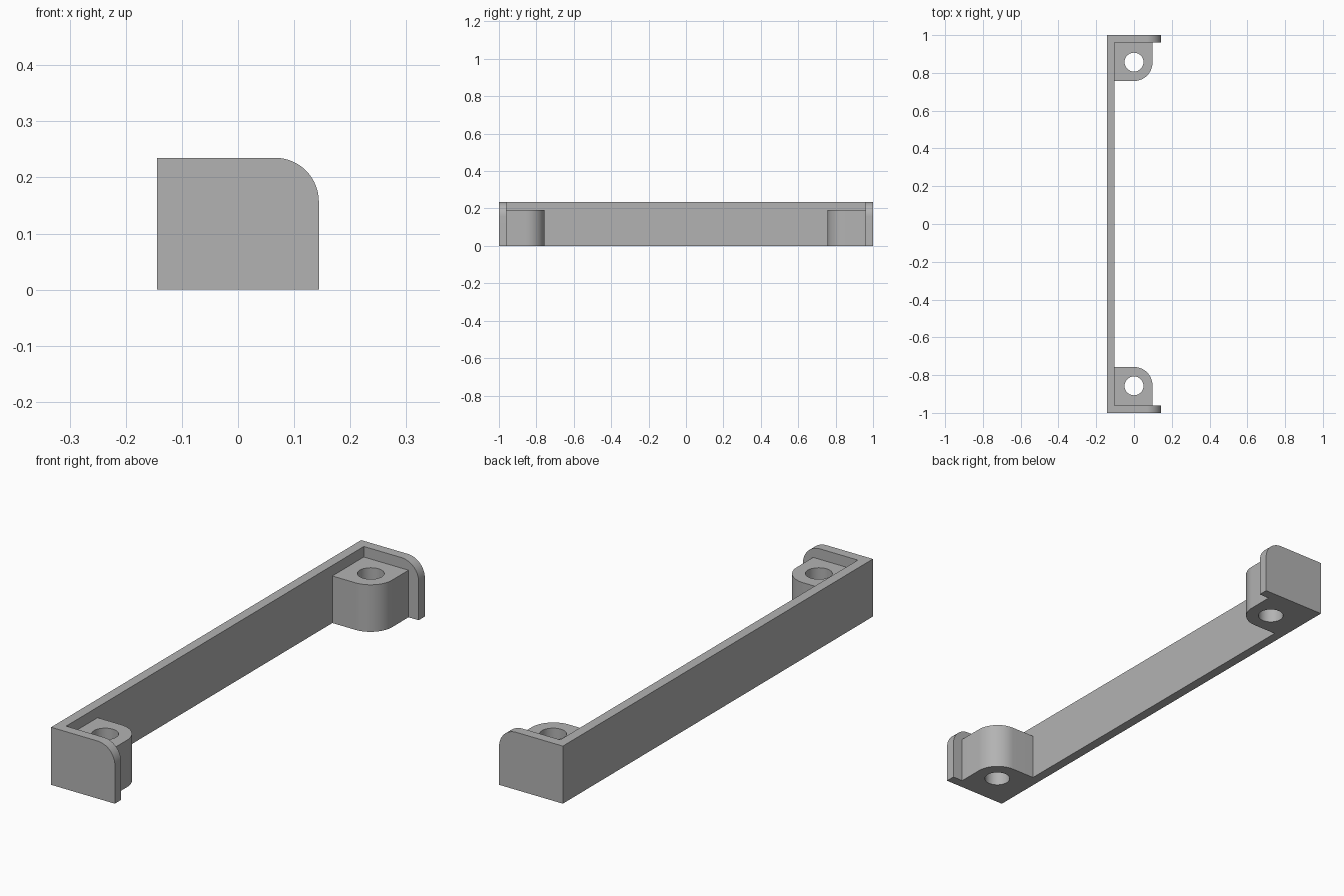
import bpy
import bmesh
from math import sin, cos, pi
from mathutils import Vector

cube = bpy.data.objects.get("Cube")
if cube:
    bpy.data.objects.remove(cube)

HALF_W, HALF_L, HEIGHT, WALL = 0.144, 1.0, 0.235, 0.04
INNER_X = -HALF_W + WALL
INNER_Y = HALF_L - WALL

grey = bpy.data.materials.new("plain grey")
grey.use_nodes = True
grey.diffuse_color = (0.45, 0.45, 0.45, 1)
grey.node_tree.nodes["Principled BSDF"].inputs["Base Color"].default_value = (0.45, 0.45, 0.45, 1)


def arc(cx, cy, r, start, end, steps):
    """Points along a circular arc."""
    angles = [start + (end - start) * i / steps for i in range(steps + 1)]
    return [(cx + r * cos(a), cy + r * sin(a)) for a in angles]


def prism(name, loops, place, low, high):
    """Solid between two levels from an outline and optional hole loops."""
    bm = bmesh.new()
    caps = ([], [])
    for loop in loops:
        rings = [[bm.verts.new(place(u, v, w)) for u, v in loop] for w in (low, high)]
        n = len(loop)
        for i in range(n):
            j = (i + 1) % n
            bm.faces.new((rings[0][i], rings[0][j], rings[1][j], rings[1][i]))
        for ring, edges in zip(rings, caps):
            edges += [bm.edges.get((ring[i], ring[(i + 1) % n])) for i in range(n)]
    for edges in caps:
        bmesh.ops.triangle_fill(bm, edges=edges, use_beauty=True)
    bmesh.ops.recalc_face_normals(bm, faces=bm.faces)
    mesh = bpy.data.meshes.new(name)
    bm.to_mesh(mesh)
    bm.free()
    mesh.materials.append(grey)
    obj = bpy.data.objects.new(name, mesh)
    bpy.context.collection.objects.link(obj)
    bpy.ops.object.select_all(action="DESELECT")
    obj.select_set(True)
    bpy.context.view_layer.objects.active = obj
    bpy.ops.object.shade_smooth_by_angle(angle=pi / 6)
    return obj


# Long side wall
wall = [(-HALF_W, -HALF_L), (INNER_X, -HALF_L), (INNER_X, HALF_L), (-HALF_W, HALF_L)]
prism("long_wall", [wall], lambda u, v, w: Vector((u, v, w)), 0, HEIGHT)

# End plate with one rounded top corner
plate_r = 0.078
plate = [(INNER_X, 0), (HALF_W, 0)]
plate += arc(HALF_W - plate_r, HEIGHT - plate_r, plate_r, 0, pi / 2, 16)
plate += [(INNER_X, HEIGHT)]

# Mounting block with a rounded corner and a screw hole
block_x, block_y, block_r, block_h = 0.098, 0.757, 0.098, 0.192
hole_y, hole_r = 0.857, 0.05
block = [(INNER_X, INNER_Y), (INNER_X, block_y)]
block += arc(block_x - block_r, block_y + block_r, block_r, -pi / 2, 0, 16)
block += [(block_x, INNER_Y)]
hole = arc(0, hole_y, hole_r, 0, 2 * pi, 32)[:-1]

# Same plate and block at both ends
for side, end in ((-1, "front"), (1, "back")):
    prism(end + "_end_plate", [plate],
          lambda u, v, w: Vector((u, side * w, v)), INNER_Y, HALF_L)
    prism(end + "_mounting_block", [block, hole],
          lambda u, v, w: Vector((u, side * v, w)), 0, block_h)
